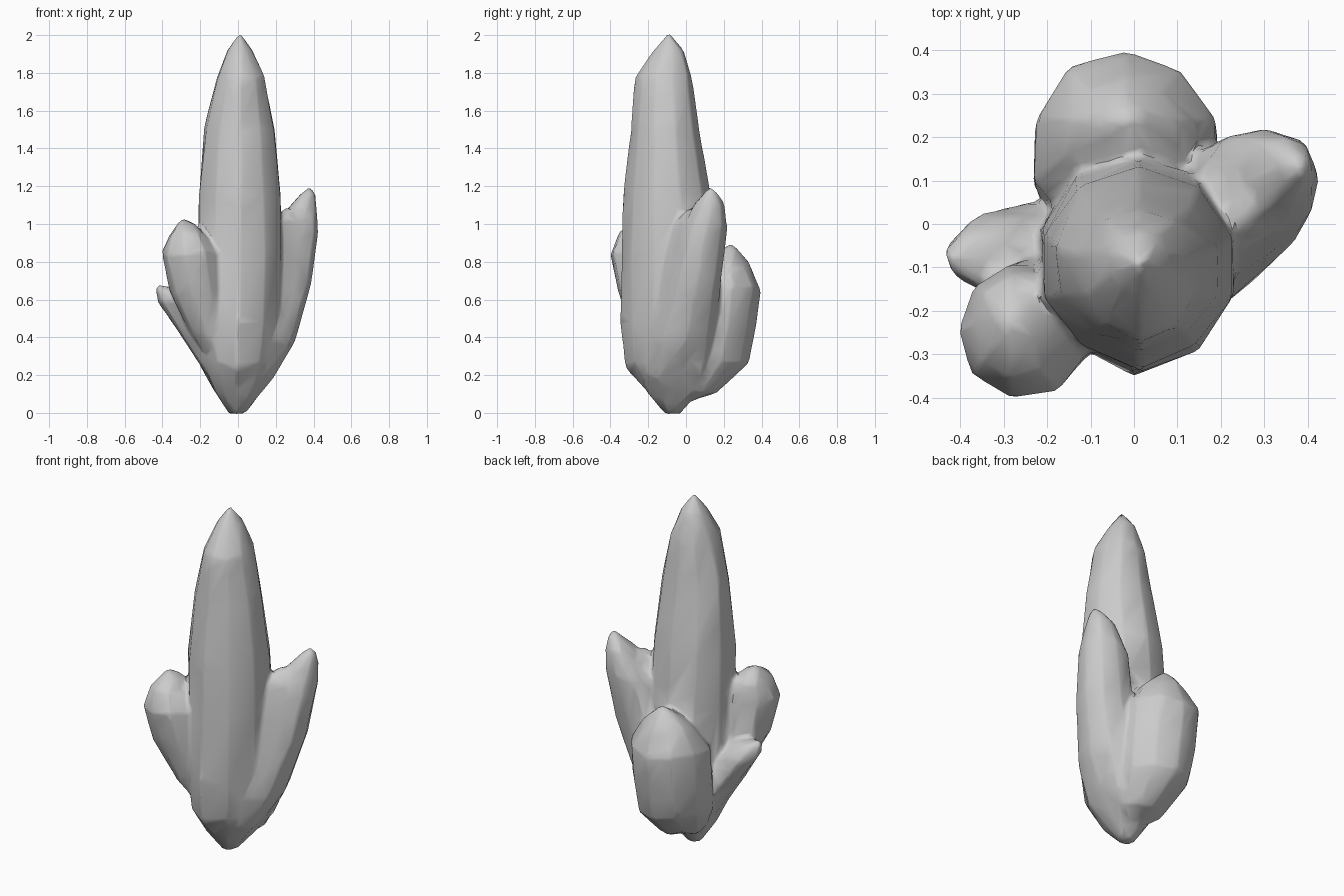
import bpy, bmesh, math, random


def crystal(name, rings, tip, sides, turn=0.0, rough=0.035, seed=1):
    """Loft faceted rings (x, y, z, rx, ry) up to a pointed tip."""
    rnd = random.Random(seed)
    # each long facet edge keeps its own offset so the facets run lengthways
    edge = [1 + rnd.uniform(-rough, rough * 0.6) for _ in range(sides)]
    bm = bmesh.new()
    loops = []
    for i, (x, y, z, rx, ry) in enumerate(rings):
        loop = []
        for k in range(sides):
            a = turn + 2 * math.pi * k / sides
            s = edge[k] * (1 + rnd.uniform(-rough, rough) * 0.5)
            dz = rnd.uniform(-0.02, 0.02) if 0 < i < len(rings) - 1 else 0
            loop.append(bm.verts.new((x + rx * s * math.cos(a),
                                      y + ry * s * math.sin(a), z + dz)))
        loops.append(loop)
    for low, high in zip(loops, loops[1:]):
        for k in range(sides):
            n = (k + 1) % sides
            bm.faces.new((low[k], low[n], high[n], high[k]))
    bm.faces.new(list(reversed(loops[0])))
    top = bm.verts.new(tip)
    for k in range(sides):
        bm.faces.new((loops[-1][k], loops[-1][(k + 1) % sides], top))
    bmesh.ops.recalc_face_normals(bm, faces=bm.faces)
    me = bpy.data.meshes.new(name)
    bm.to_mesh(me)
    bm.free()
    ob = bpy.data.objects.new(name, me)
    bpy.context.collection.objects.link(ob)
    return ob


# tall centre crystal
main = crystal("main_crystal", [
    (-0.01, -0.07, -0.005, 0.04, 0.04),
    (-0.01, -0.08, 0.10, 0.12, 0.13),
    (0.00, -0.09, 0.25, 0.20, 0.225),
    (0.00, -0.09, 0.50, 0.235, 0.25),
    (0.01, -0.09, 0.85, 0.238, 0.25),
    (0.01, -0.10, 1.15, 0.232, 0.232),
    (0.01, -0.11, 1.50, 0.198, 0.182),
    (0.015, -0.115, 1.78, 0.135, 0.152),
    (0.01, -0.09, 1.92, 0.07, 0.08),
], (0.01, -0.09, 2.015), 10, 0.31, rough=0.05, seed=3)

# broad low crystal at the back
back = crystal("back_crystal", [
    (0.00, -0.02, 0.07, 0.06, 0.07),
    (0.00, 0.03, 0.12, 0.13, 0.13),
    (-0.02, 0.12, 0.28, 0.20, 0.215),
    (-0.02, 0.155, 0.45, 0.22, 0.215),
    (-0.02, 0.17, 0.65, 0.215, 0.23),
    (-0.02, 0.20, 0.79, 0.135, 0.13),
    (-0.02, 0.23, 0.86, 0.06, 0.05),
], (-0.01, 0.24, 0.90), 10, 0.31, rough=0.05, seed=5)

# leaning crystal on the right, with its broad shoulder
right = crystal("right_crystal", [
    (0.02, -0.07, 0.01, 0.03, 0.04),
    (0.10, -0.05, 0.20, 0.105, 0.18),
    (0.155, -0.02, 0.38, 0.15, 0.185),
    (0.24, 0.045, 0.70, 0.155, 0.15),
    (0.29, 0.095, 0.97, 0.14, 0.13),
    (0.34, 0.12, 1.10, 0.08, 0.085),
    (0.37, 0.13, 1.16, 0.04, 0.04),
], (0.38, 0.13, 1.20), 9, 0.1, seed=8)
shoulder = crystal("right_shoulder", [
    (0.17, -0.03, 0.50, 0.12, 0.16),
    (0.22, 0.02, 0.80, 0.12, 0.14),
    (0.25, 0.04, 1.00, 0.09, 0.09),
    (0.26, 0.04, 1.06, 0.045, 0.055),
], (0.26, 0.03, 1.09), 7, 0.2, seed=2)

# rounded crystal at front left
front_left = crystal("front_left_crystal", [
    (-0.05, -0.10, 0.22, 0.08, 0.08),
    (-0.15, -0.17, 0.42, 0.11, 0.115),
    (-0.22, -0.22, 0.65, 0.15, 0.145),
    (-0.255, -0.245, 0.85, 0.155, 0.158),
    (-0.265, -0.235, 0.94, 0.108, 0.12),
    (-0.275, -0.23, 1.00, 0.05, 0.06),
], (-0.29, -0.23, 1.03), 9, 0.35, seed=4)

# small stub low on the left
stub = crystal("left_stub", [
    (-0.06, -0.06, 0.18, 0.10, 0.12),
    (-0.20, -0.06, 0.42, 0.12, 0.12),
    (-0.31, -0.07, 0.58, 0.125, 0.10),
    (-0.36, -0.075, 0.65, 0.08, 0.06),
], (-0.43, -0.08, 0.68), 7, 0.2, seed=6)

# fuse the crystals into one softly creased cluster
bpy.ops.object.select_all(action='DESELECT')
for ob in (main, back, right, shoulder, front_left, stub):
    ob.select_set(True)
bpy.context.view_layer.objects.active = main
bpy.ops.object.join()
main.name = "crystal_cluster"
fuse = main.modifiers.new("fuse", 'REMESH')
fuse.mode = 'VOXEL'
fuse.voxel_size = 0.012
soften = main.modifiers.new("soften", 'SMOOTH')
soften.factor = 0.5
soften.iterations = 6
facets = main.modifiers.new("facets", 'DECIMATE')
facets.ratio = 0.03
for name in ("fuse", "soften", "facets"):
    bpy.ops.object.modifier_apply(modifier=name)
bpy.ops.object.shade_smooth_by_angle(angle=math.radians(50))
